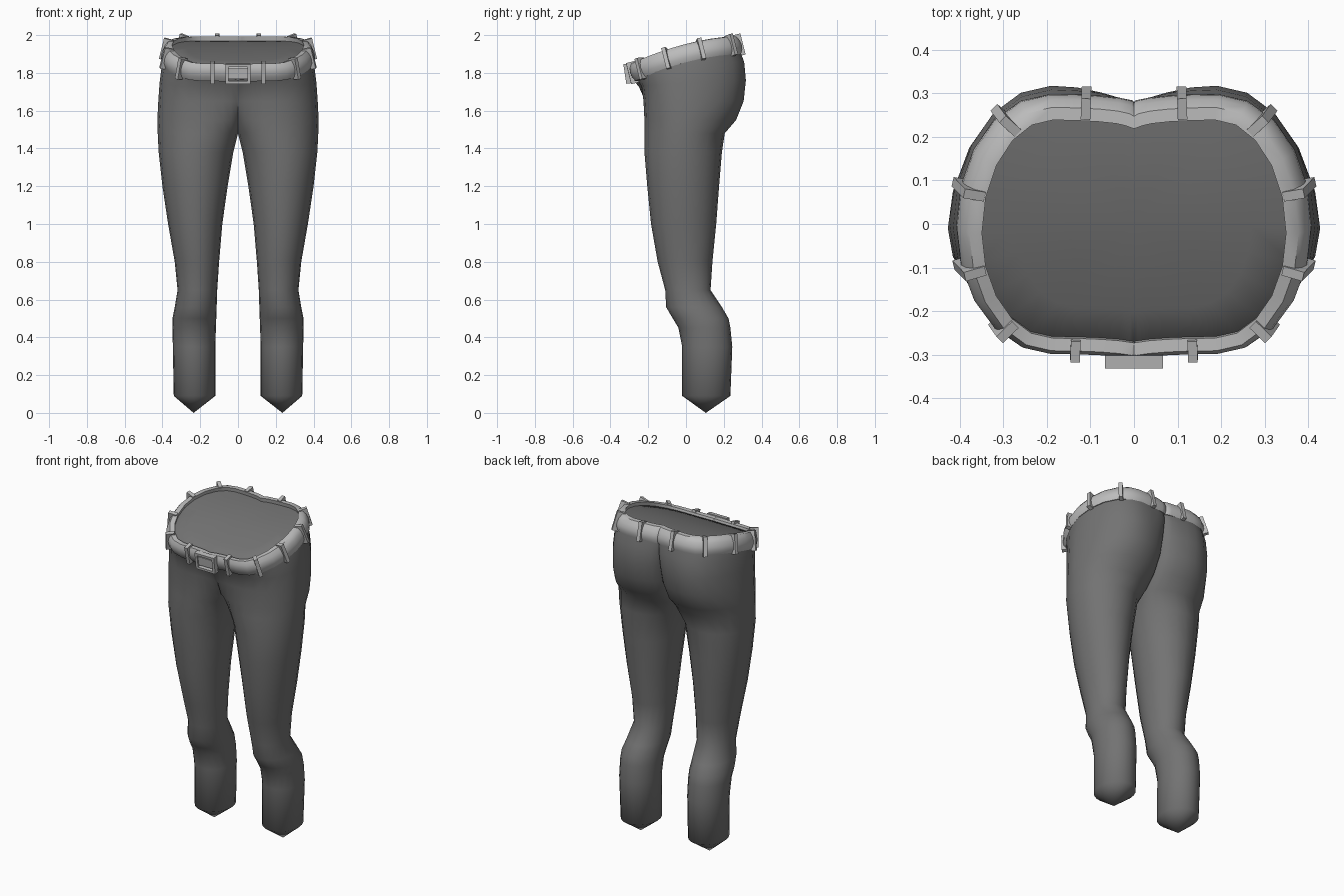
import bpy, bmesh, math
from mathutils import Vector, Matrix

if "Cube" in bpy.data.objects:
    bpy.data.objects.remove(bpy.data.objects["Cube"])


def material(name, v):
    m = bpy.data.materials.new(name)
    m.diffuse_color = (v, v, v, 1)
    m.use_nodes = True
    m.node_tree.nodes["Principled BSDF"].inputs["Base Color"].default_value = m.diffuse_color
    return m


CLOTH = material("dark grey cloth", 0.17)
LEATHER = material("light grey leather", 0.5)


def finish(bm, name, mat, angle=40):
    bmesh.ops.recalc_face_normals(bm, faces=bm.faces[:])
    me = bpy.data.meshes.new(name)
    bm.to_mesh(me)
    bm.free()
    me.materials.append(mat)
    ob = bpy.data.objects.new(name, me)
    bpy.context.collection.objects.link(ob)
    bpy.ops.object.select_all(action='DESELECT')
    ob.select_set(True)
    bpy.context.view_layer.objects.active = ob
    bpy.ops.object.shade_smooth_by_angle(angle=math.radians(angle))
    return ob


def waist_z(y):
    # waistline drops toward the front
    return 1.905 + 0.26 * y - 0.4 * y * y


Q = 5  # segments per quarter of a cross-section


def section(z, xi, xo, yf, yb, fc=None, bc=None, w=0):
    """Half-body ring; fc and bc are the front and back y on the centre line."""
    hip = fc is not None
    cy = -0.01 if hip else (yf + yb) / 2
    fc, bc = (fc, bc) if hip else (cy, cy)
    cx = 0.19 if hip else (xi + xo) / 2
    pts = []
    for half, ye, mid in ((-1, yf, fc), (1, yb, bc)):
        row = []
        for i in range(2 * Q + 1):
            a = math.pi * (1 - i / (2 * Q))
            c, s = math.cos(a), math.sin(a)
            base = cy if c > -1e-6 else mid
            x = cx + c * ((xo - cx) if c > 0 else (cx - xi))
            y = base + (ye - base) * s
            row.append(Vector((x, y, z + w * (waist_z(y) - 1.905))))
        pts += row if half < 0 else row[-2::-1]
    return pts


WAIST = (1.905, 0, 0.385, -0.275, 0.275, -0.29, 0.255, 1)
RINGS = [
    (0.09, 0.12, 0.34, -0.02, 0.235), (0.35, 0.12, 0.345, -0.02, 0.245),
    (0.45, 0.117, 0.347, -0.04, 0.235), (0.50, 0.115, 0.347, -0.07, 0.225),
    (0.56, 0.113, 0.335, -0.105, 0.19), (0.65, 0.11, 0.32, -0.11, 0.13),
    (0.80, 0.10, 0.335, -0.15, 0.14), (1.0, 0.083, 0.37, -0.185, 0.16),
    (1.2, 0.055, 0.40, -0.205, 0.175), (1.38, 0.025, 0.42, -0.22, 0.19),
    (1.48, 0, 0.425, -0.22, 0.205, -0.06, 0.08),
    (1.55, 0, 0.427, -0.22, 0.265, -0.16, 0.15),
    (1.65, 0, 0.422, -0.225, 0.305, -0.215, 0.21),
    (1.75, 0, 0.415, -0.235, 0.317, -0.25, 0.24, 0.25),
    (1.83, 0, 0.405, -0.26, 0.308, -0.28, 0.265, 0.65),
    WAIST,
]

# Trousers: one half lofted from hem to waist, then mirrored
bm = bmesh.new()
rows = [[bm.verts.new(p) for p in section(*r)] for r in RINGS]
# closing surface just inside the belt
for k in (0.97, 0.7, 0.4):
    row = []
    for p in section(*WAIST):
        x, y = p.x * k, p.y * k
        row.append(bm.verts.new((x, y, waist_z(y) + 0.025)))
    rows.append(row)
n = len(rows[0])
for a, b in zip(rows, rows[1:]):
    for i in range(n):
        j = (i + 1) % n
        bm.faces.new((a[i], a[j], b[j], b[i]))
tip = bm.verts.new((0.235, 0.105, 0))
top = bm.verts.new((0, 0, waist_z(0) + 0.025))
for i in range(n):
    j = (i + 1) % n
    bm.faces.new((rows[0][j], rows[0][i], tip))
    bm.faces.new((rows[-1][i], rows[-1][j], top))
# remove the hidden wall on the centre line
wall = [f for f in bm.faces if all(abs(v.co.x) < 1e-5 for v in f.verts)]
bmesh.ops.delete(bm, geom=wall, context='FACES')
bmesh.ops.remove_doubles(bm, verts=bm.verts[:], dist=1e-4)
geo = bm.verts[:] + bm.edges[:] + bm.faces[:]
bmesh.ops.mirror(bm, geom=geo, matrix=Matrix(), merge_dist=1e-4, axis='X')
bmesh.ops.remove_doubles(bm, verts=bm.verts[:], dist=1e-4)
finish(bm, "trousers", CLOTH, 60)

# Belt: rounded band swept round the waistline
half = section(*WAIST)[:4 * Q + 1]
path = half + [Vector((-p.x, p.y, p.z)) for p in half[-2:0:-1]]
m = len(path)


def frame(p, t):
    out = Vector((t.y, -t.x, 0)).normalized()
    up = Vector((-0.25 * out.x, -0.25, 1)).normalized()
    return p, out, up


frames = [frame(p, path[(i + 1) % m] - path[i - 1]) for i, p in enumerate(path)]
PROFILE = [(-0.025, -0.048), (0.004, -0.048), (0.017, -0.025), (0.021, 0),
           (0.017, 0.025), (0.004, 0.048), (-0.025, 0.048)]
bm = bmesh.new()
rows = [[bm.verts.new(p + o * d + u * h) for d, h in PROFILE] for p, o, u in frames]
for i in range(m):
    a, b = rows[i], rows[(i + 1) % m]
    for k in range(len(PROFILE)):
        l = (k + 1) % len(PROFILE)
        bm.faces.new((a[k], a[l], b[l], b[k]))
finish(bm, "belt", LEATHER, 50)


def box(bm, centre, side, out, up, size):
    rot = Matrix((side, out, up)).transposed().to_4x4()
    mat = Matrix.Translation(centre) @ rot @ Matrix.Diagonal((*size, 1))
    bmesh.ops.create_cube(bm, size=1, matrix=mat)


# Belt loops: slim straps spaced round the belt
bm = bmesh.new()
for x, y in ((0.11, 0.28), (0.28, 0.225), (0.38, 0.08),
             (0.375, -0.10), (0.285, -0.22), (0.135, -0.29)):
    for s in (1, -1):
        p, out, up = min(frames, key=lambda f: (f[0].xy - Vector((x * s, y))).length)
        c = Vector((x * s, y, 0))
        c = p + (c - p).dot(Vector((-out.y, out.x, 0))) * Vector((-out.y, out.x, 0))
        c.z = waist_z(c.y)
        side = out.cross(up).normalized()
        o = up.cross(side)
        box(bm, c + o * 0.004, side, o, up, (0.022, 0.05, 0.115))
finish(bm, "belt_loops", LEATHER, 30)

# Buckle: rectangular frame with a raised inner plate
bm = bmesh.new()
side, up = Vector((1, 0, 0)), Vector((0, -0.15, 1)).normalized()
out = up.cross(side)
c = Vector((0, -0.309, waist_z(-0.29)))
for s in (1, -1):
    box(bm, c + side * s * 0.058, side, out, up, (0.016, 0.03, 0.105))
    box(bm, c + up * s * 0.045, side, out, up, (0.10, 0.03, 0.015))
box(bm, c, side, out, up, (0.10, 0.014, 0.055))
finish(bm, "buckle", LEATHER, 30)
